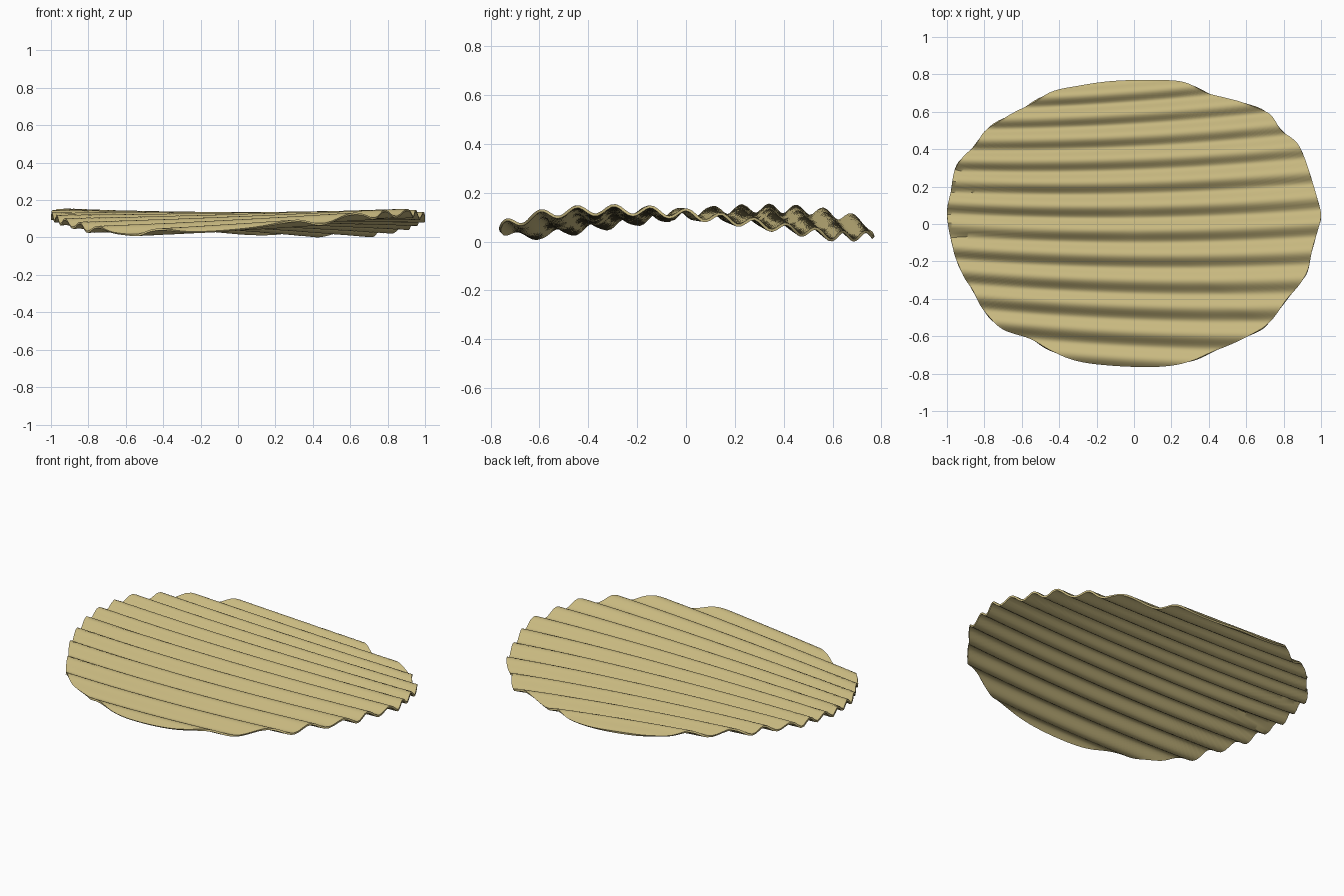
import bpy
import bmesh
import math
from mathutils import Vector

old = bpy.data.objects.get("Cube")
if old:
    bpy.data.objects.remove(old, do_unlink=True)

THICKNESS = 0.011
RIDGE_HEIGHT = 0.019
RINGS = 70
STEPS = 7

# Rim outline seen from above, counter-clockwise from the right
rim_points = [
    (1, .05), (.97, .17), (.93, .3), (.88, .42), (.79, .5), (.72, .59), (.61, .64),
    (.42, .69), (.3, .745), (.18, .765), (-.1, .765), (-.3, .735), (-.45, .7),
    (-.6, .615), (-.77, .52), (-.86, .41), (-.95, .31), (-.98, .17), (-1, .05),
    (-.97, -.12), (-.93, -.24), (-.86, -.36), (-.79, -.48), (-.7, -.56),
    (-.56, -.61), (-.45, -.675), (-.3, -.73), (-.1, -.755), (.13, -.76),
    (.3, -.735), (.45, -.67), (.64, -.585), (.72, -.53), (.82, -.4),
    (.92, -.27), (.95, -.15), (.98, -.04)]


def smooth_loop(points, steps):
    """Closed Catmull-Rom curve through the points."""
    pts = [Vector(p) for p in points]
    count = len(pts)
    loop = []
    for i in range(count):
        a, b, c, d = (pts[(i + k) % count] for k in (-1, 0, 1, 2))
        for s in range(steps):
            t = s / steps
            loop.append(b + (c - a) * (t / 2)
                        + (a * 2 - b * 5 + c * 4 - d) * (t * t / 2)
                        + (b * 3 - a - c * 3 + d) * (t ** 3 / 2))
    return loop


def ridge_phase(x, y):
    """Ridge count at a point; the ridges fan out towards +x."""
    centre = .065 + .0125 * x + .033 * x * x
    spacing = .1295 + .0125 * x
    bend = -.0013
    root = math.sqrt(spacing ** 2 - 4 * bend * (centre - y))
    return (root - spacing) / (2 * bend)


def height(x, y):
    """Arched, twisted sheet with rounded ridges."""
    sheet = .113 - .12 * y * y - .105 * x * y
    return sheet + RIDGE_HEIGHT * math.sin(math.tau * ridge_phase(x, y))


# Ridged sheet built as concentric rings inside the rim
bm = bmesh.new()
rim = smooth_loop(rim_points, STEPS)
hub = bm.verts.new((0, 0, height(0, 0)))
previous = None
for r in range(1, RINGS + 1):
    ring = []
    for p in rim:
        x, y = p * (r / RINGS)
        ring.append(bm.verts.new((x, y, height(x, y))))
    for i in range(len(ring)):
        j = (i + 1) % len(ring)
        if previous:
            bm.faces.new((previous[i], ring[i], ring[j], previous[j]))
        else:
            bm.faces.new((hub, ring[i], ring[j]))
    previous = ring

# Stand the sheet on the ground
lowest = min(v.co.z for v in bm.verts)
bmesh.ops.translate(bm, verts=bm.verts, vec=(0, 0, THICKNESS / 2 - lowest))

mesh = bpy.data.meshes.new("ridged_chip")
bm.to_mesh(mesh)
bm.free()
chip = bpy.data.objects.new("ridged_chip", mesh)
bpy.context.collection.objects.link(chip)

# Pale golden surface
gold = bpy.data.materials.new("pale_golden")
gold.use_nodes = True
colour = (.58, .485, .216, 1)
gold.diffuse_color = colour
gold.node_tree.nodes["Principled BSDF"].inputs["Base Color"].default_value = colour
mesh.materials.append(gold)

# Thin even thickness and smooth shading
solid = chip.modifiers.new("thickness", "SOLIDIFY")
solid.thickness = THICKNESS
solid.offset = 0
bpy.context.view_layer.objects.active = chip
chip.select_set(True)
bpy.ops.object.modifier_apply(modifier=solid.name)
bpy.ops.object.shade_smooth_by_angle(angle=math.radians(50))
